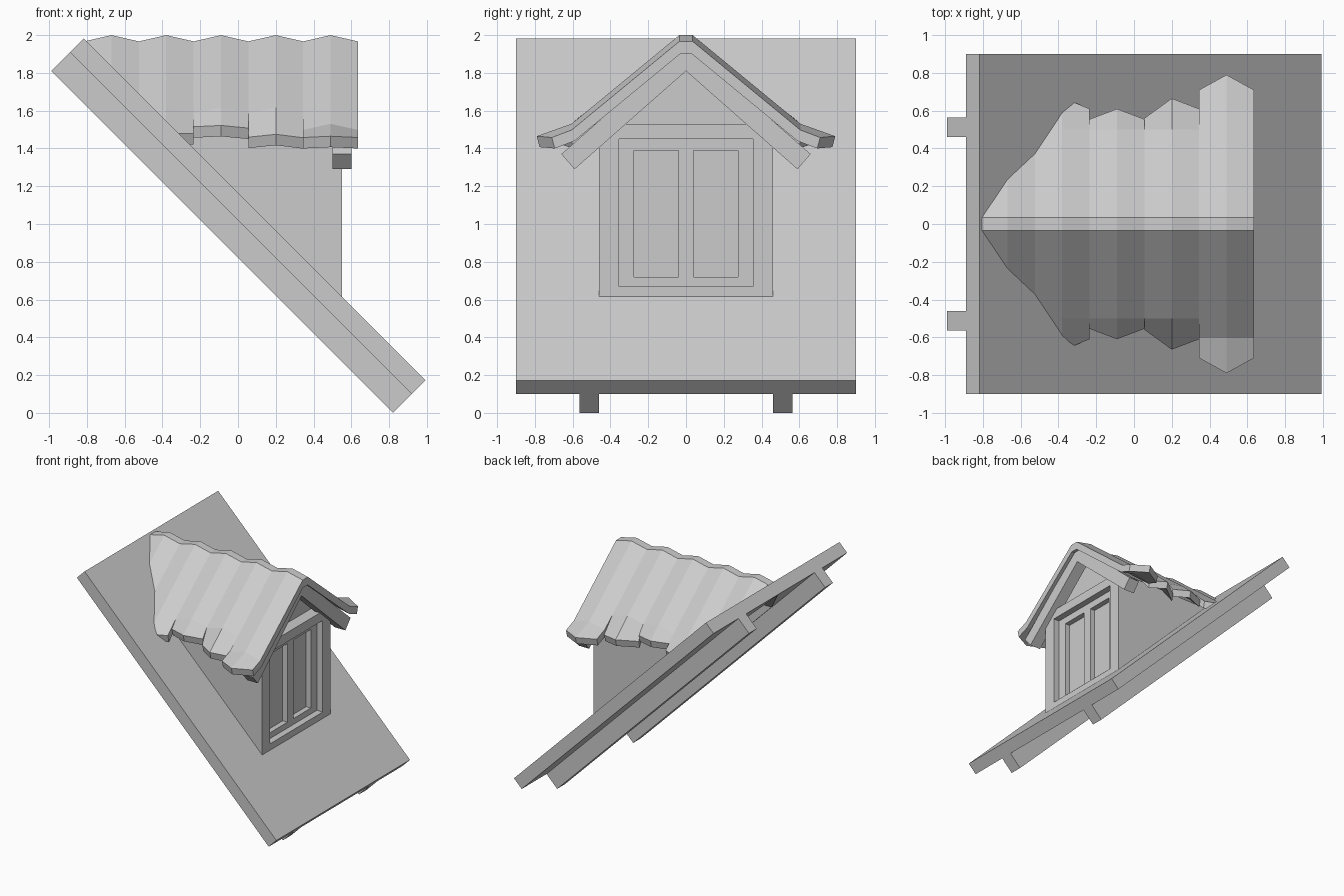
import bpy, bmesh

old = bpy.data.objects.get("Cube")
if old:
    bpy.data.objects.remove(old, do_unlink=True)

grey = bpy.data.materials.new("plain_grey")
grey.use_nodes = True
grey.diffuse_color = (0.6, 0.6, 0.6, 1)
grey.node_tree.nodes["Principled BSDF"].inputs["Base Color"].default_value = (0.6, 0.6, 0.6, 1)


def finish(name, bm, clip=None):
    """Trim everything below the sloping plane x + z = clip, then make the object."""
    if clip is not None:
        geom = bm.verts[:] + bm.edges[:] + bm.faces[:]
        cut = bmesh.ops.bisect_plane(bm, geom=geom, plane_co=(clip, 0, 0),
                                     plane_no=(1, 0, 1), clear_inner=True)
        edges = [e for e in cut["geom_cut"] if isinstance(e, bmesh.types.BMEdge)]
        bmesh.ops.holes_fill(bm, edges=edges, sides=0)
    bmesh.ops.recalc_face_normals(bm, faces=bm.faces[:])
    mesh = bpy.data.meshes.new(name)
    bm.to_mesh(mesh)
    bm.free()
    mesh.materials.append(grey)
    obj = bpy.data.objects.new(name, mesh)
    bpy.context.collection.objects.link(obj)
    return obj


def loft(name, rings, clip=None):
    """Closed solid through matching rings of points."""
    bm = bmesh.new()
    rows = [[bm.verts.new(p) for p in ring] for ring in rings]
    n = len(rows[0])
    for a, b in zip(rows, rows[1:]):
        for i in range(n):
            j = (i + 1) % n
            bm.faces.new((a[i], a[j], b[j], b[i]))
    bm.faces.new(rows[0])
    bm.faces.new(rows[-1][::-1])
    return finish(name, bm, clip)


def prism(name, profile, x0, x1, clip=None):
    """Extrude a (y, z) profile along x."""
    return loft(name, [[(x, y, z) for y, z in profile] for x in (x0, x1)], clip)


def box(name, x, y, z, clip=None):
    return prism(name, [(y[0], z[0]), (y[1], z[0]), (y[1], z[1]), (y[0], z[1])], *x, clip)


def house_profile(half_width, floor, eave, apex):
    return [(-half_width, floor), (half_width, floor), (half_width, eave),
            (0, apex), (-half_width, eave)]


def sloped_plank(name, y0, y1, low, high):
    """Plank lying on the 45 degree pitch, between two values of x + z."""
    top, foot = 2.80, -0.82
    ring = [((s - d) / 2, (s + d) / 2)
            for s, d in ((low, foot), (high, foot), (high, top), (low, top))]
    return loft(name, [[(x, y, z) for x, z in ring] for y in (y0, y1)])


# Main pitched slab and the two beams beneath it
slab = sloped_plank("roof_slab", -0.9, 0.9, 1.02, 1.165)
for side, y in (("right", -0.565), ("left", 0.46)):
    sloped_plank("beam_" + side, y, y + 0.105, 0.82, 1.02)

# Dormer body, a thin shell open through the slab
body = prism("dormer_body", house_profile(0.46, 0.4, 1.53, 1.91), -0.85, 0.45, 1.08)
hollow = prism("room_cutter", house_profile(0.445, 0.1, 1.515, 1.885), -1.2, 0.435)
hollow.hide_render = True
hollow.hide_viewport = True
for target in (slab, body):
    cut = target.modifiers.new("room", "BOOLEAN")
    cut.operation = "DIFFERENCE"
    cut.solver = "EXACT"
    cut.object = hollow

# Window surround
for side, y in (("right", -0.46), ("left", 0.355)):
    box("window_post_" + side, (0.45, 0.55), (y, y + 0.105), (0.5, 1.53), 1.1)
box("window_sill", (0.45, 0.55), (-0.355, 0.355), (0.5, 0.67), 1.1)
box("window_header", (0.45, 0.55), (-0.355, 0.355), (1.45, 1.53))

# Sash bars, set back in the opening
for name, y0, y1 in (("right", -0.355, -0.275), ("middle", -0.04, 0.04), ("left", 0.275, 0.355)):
    box("sash_stile_" + name, (0.45, 0.495), (y0, y1), (0.67, 1.45))
for name, z0, z1 in (("bottom", 0.67, 0.72), ("top", 1.39, 1.45)):
    for side, y in (("right", -0.275), ("left", 0.04)):
        box("sash_rail_" + name + "_" + side, (0.45, 0.495), (y, y + 0.235), (z0, z1))

# Gable rafters
prism("gable_rafters", [(0, 1.81), (0.59, 1.29), (0.66, 1.37), (0, 1.95),
                        (-0.66, 1.37), (-0.59, 1.29)], 0.5, 0.6)


def tile_ring(x, ridge, kink_y, eave):
    """Bent tile cross-section, mirrored across the ridge."""
    half = [(0.035, ridge), (kink_y, ridge - (kink_y - 0.035) * 0.823), eave]
    under = [(y - 0.015, z - 0.058) for y, z in half]
    under[0] = (0.03, ridge - 0.066)
    outer = [(-y, z) for y, z in half[::-1]] + half
    inner = under[::-1] + [(-y, z) for y, z in under]
    return [(x, y, z) for y, z in outer + inner]


# Ridged tile courses, front to back: start x, kink, back eave, crest eave, front eave
courses = [(0.345, 0.605, (0.71, 1.458), (0.79, 1.465), (0.71, 1.458)),
           (0.055, 0.5, (0.56, 1.46), (0.665, 1.475), (0.61, 1.457)),
           (-0.235, 0.5, (0.555, 1.515), (0.61, 1.522), (0.555, 1.508)),
           (-0.525, 0.5, (0.58, 1.505), (0.67, 1.48), (0.61, 1.48)),
           (-0.815, 0.5, (0.58, 1.505), (0.66, 1.485), (0.58, 1.505))]
for number, (x, kink, back, crest, front) in enumerate(courses):
    loft("tile_course_%d" % (number + 1),
         [tile_ring(x, 1.967, kink, back),
          tile_ring(x + 0.145, 2.0, kink, crest),
          tile_ring(x + 0.29, 1.967, kink, front)], 1.08)
